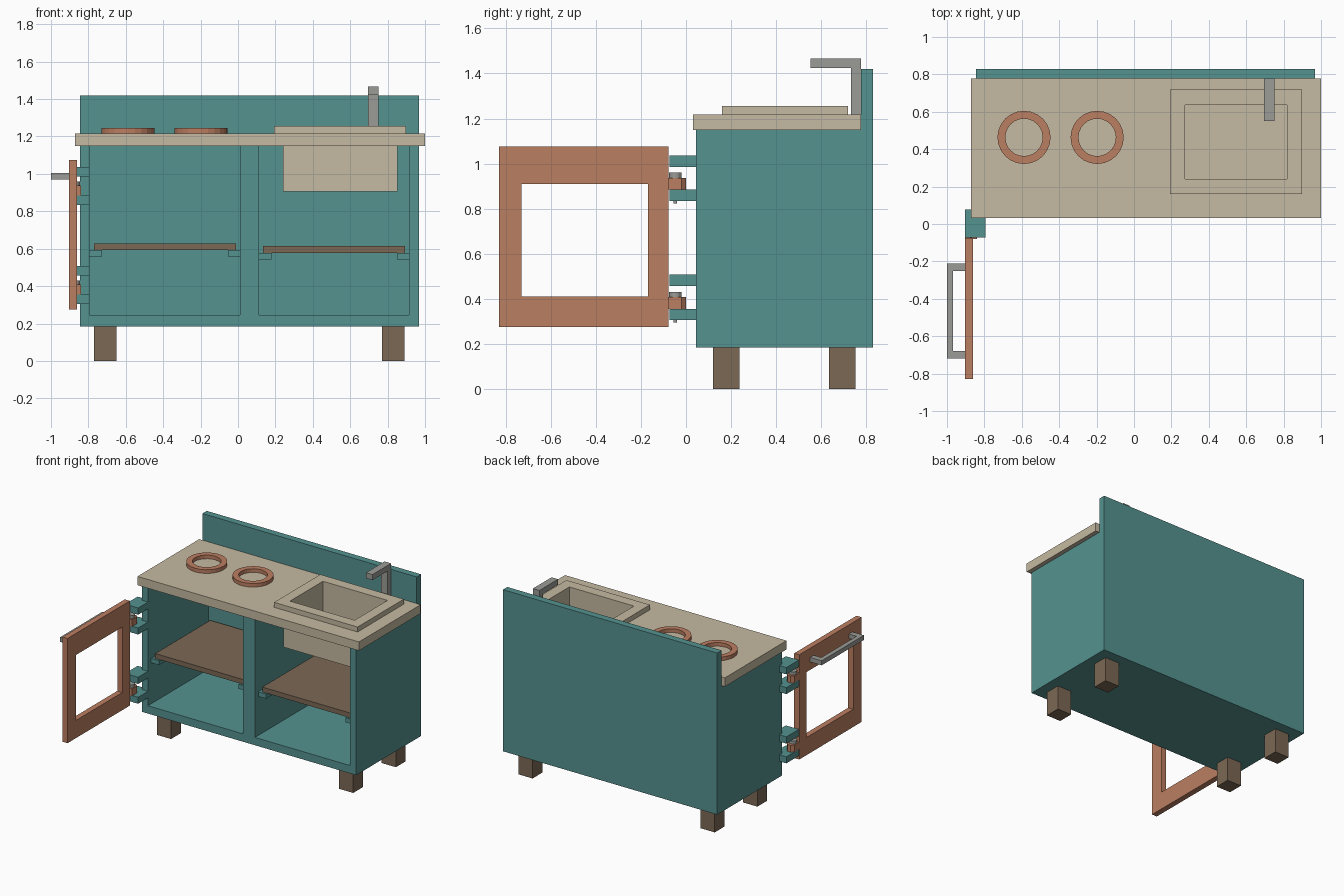
import bpy, bmesh, math
from mathutils import Matrix

if "Cube" in bpy.data.objects:
    bpy.data.objects.remove(bpy.data.objects["Cube"])


def material(name, rgb):
    m = bpy.data.materials.new(name)
    m.diffuse_color = (*rgb, 1)
    m.use_nodes = True
    m.node_tree.nodes["Principled BSDF"].inputs["Base Color"].default_value = m.diffuse_color
    return m


TEAL = material("teal_paint", (0.09, 0.29, 0.28))
CREAM = material("worktop_cream", (0.56, 0.49, 0.36))
COPPER = material("terracotta", (0.50, 0.21, 0.12))
WOOD = material("brown_wood", (0.20, 0.14, 0.09))
METAL = material("grey_metal", (0.33, 0.33, 0.31))


def finish(bm, name, mat):
    bmesh.ops.recalc_face_normals(bm, faces=bm.faces)
    me = bpy.data.meshes.new(name)
    bm.to_mesh(me)
    bm.free()
    me.materials.append(mat)
    ob = bpy.data.objects.new(name, me)
    bpy.context.collection.objects.link(ob)
    return ob


def box(name, x, y, z, mat):
    bm = bmesh.new()
    size = [b - a for a, b in (x, y, z)]
    mid = [(a + b) / 2 for a, b in (x, y, z)]
    bmesh.ops.create_cube(bm, size=1, matrix=Matrix.Translation(mid) @ Matrix.Diagonal((*size, 1)))
    return finish(bm, name, mat)


def rect(x0, x1, y0, y1):
    return [(x0, y0), (x1, y0), (x1, y1), (x0, y1)]


def circle(cx, cy, r, n=24):
    return [(cx + r * math.cos(2 * math.pi * i / n), cy + r * math.sin(2 * math.pi * i / n)) for i in range(n)]


def skin(name, loops, mat, capped=True):
    """Bridge (outline, height) loops in order; cap the ends or close into a ring."""
    bm = bmesh.new()
    rows = [[bm.verts.new((px, py, h)) for px, py in pts] for pts, h in loops]
    pairs = list(zip(rows, rows[1:]))
    if not capped:
        pairs.append((rows[-1], rows[0]))
    for a, b in pairs:
        for i in range(len(a)):
            j = (i + 1) % len(a)
            bm.faces.new((a[i], a[j], b[j], b[i]))
    if capped:
        bm.faces.new(rows[0])
        bm.faces.new(rows[-1])
    return finish(bm, name, mat)


def prism(name, pts, z0, z1, mat):
    return skin(name, [(pts, z0), (pts, z1)], mat)


def ring(name, outer, inner, z0, z1, mat):
    return skin(name, [(outer, z0), (outer, z1), (inner, z1), (inner, z0)], mat, capped=False)


# Cabinet carcass
box("back_panel", (-0.845, 0.967), (0.777, 0.83), (0.185, 1.42), TEAL)
box("cabinet_floor", (-0.845, 0.967), (0.045, 0.777), (0.185, 0.245), TEAL)
for name, x in (("left_wall", (-0.845, -0.793)), ("divider", (0.012, 0.112)), ("right_wall", (0.915, 0.967))):
    box(name, x, (0.045, 0.777), (0.245, 1.15), TEAL)

# Legs
for side, x in (("left", -0.77), ("right", 0.77)):
    for end, y in (("front", 0.12), ("back", 0.635)):
        box(f"{end}_{side}_leg", (x, x + 0.12), (y, y + 0.118), (0, 0.185), WOOD)

# Shelves on cleats
for side, x0, x1, z in (("left", -0.793, 0.012, 0.592), ("right", 0.112, 0.915, 0.578)):
    box(f"{side}_shelf", (x0 + 0.023, x1 - 0.023), (0.10, 0.765), (z, z + 0.037), WOOD)
    for k, x in enumerate((x0, x1 - 0.066)):
        box(f"{side}_shelf_cleat_{k + 1}", (x, x + 0.066), (0.085, 0.777), (z - 0.035, z), TEAL)

# Worktop with sink opening, and the rimmed basin
basin, rim, bowl = rect(0.24, 0.852, 0.207, 0.668), rect(0.193, 0.899, 0.16, 0.718), rect(0.272, 0.818, 0.24, 0.637)
ring("worktop", rect(-0.872, 1.0, 0.032, 0.777), basin, 1.15, 1.217, CREAM)
skin("sink", [(basin, 0.907), (basin, 1.217), (rim, 1.217), (rim, 1.255), (bowl, 1.255), (bowl, 0.94)], CREAM)

# Burner rings
for k, x in enumerate((-0.588, -0.197)):
    ring(f"burner_{k + 1}", circle(x, 0.463, 0.142), circle(x, 0.463, 0.1), 1.217, 1.245, COPPER)

# Tap
box("tap_post", (0.695, 0.75), (0.732, 0.777), (1.217, 1.424), METAL)
box("tap_spout", (0.695, 0.75), (0.552, 0.777), (1.424, 1.466), METAL)

# Open door frame, modelled flat and stood upright with its width along y
door = ring("door", rect(-0.83, -0.078, 0.275, 1.075), rect(-0.73, -0.168, 0.41, 0.91), -0.903, -0.86, COPPER)
door.data.transform(Matrix(((0, 0, 1, 0), (1, 0, 0, 0), (0, 1, 0, 0), (0, 0, 0, 1))))

# Door handle
handle = [(-0.903, -0.72), (-1, -0.72), (-1, -0.21), (-0.903, -0.21),
          (-0.903, -0.252), (-0.967, -0.252), (-0.967, -0.678), (-0.903, -0.678)]
prism("door_handle", handle, 0.97, 1.005, METAL)

# Hinges: two corner brackets, a door knuckle and a pin each
bracket = [(-0.903, -0.073), (-0.793, -0.073), (-0.793, 0.045), (-0.845, 0.045), (-0.845, 0.078), (-0.903, 0.078)]
tab = [(-0.903, -0.08), (-0.84, -0.08), (-0.84, -0.02), (-0.858, 0.0), (-0.885, 0.0), (-0.903, -0.018)]
for label, z in (("lower", 0.305), ("upper", 0.834)):
    prism(f"{label}_hinge_bottom_bracket", bracket, z, z + 0.05, TEAL)
    prism(f"{label}_hinge_top_bracket", bracket, z + 0.151, z + 0.203, TEAL)
    prism(f"{label}_hinge_knuckle", tab, z + 0.05, z + 0.103, COPPER)
    pin, head = circle(-0.872, -0.047, 0.008, 12), circle(-0.872, -0.047, 0.028, 12)
    skin(f"{label}_hinge_pin", [(pin, z - 0.01), (pin, z + 0.103), (head[:], z + 0.103), (head, z + 0.126)], METAL)
